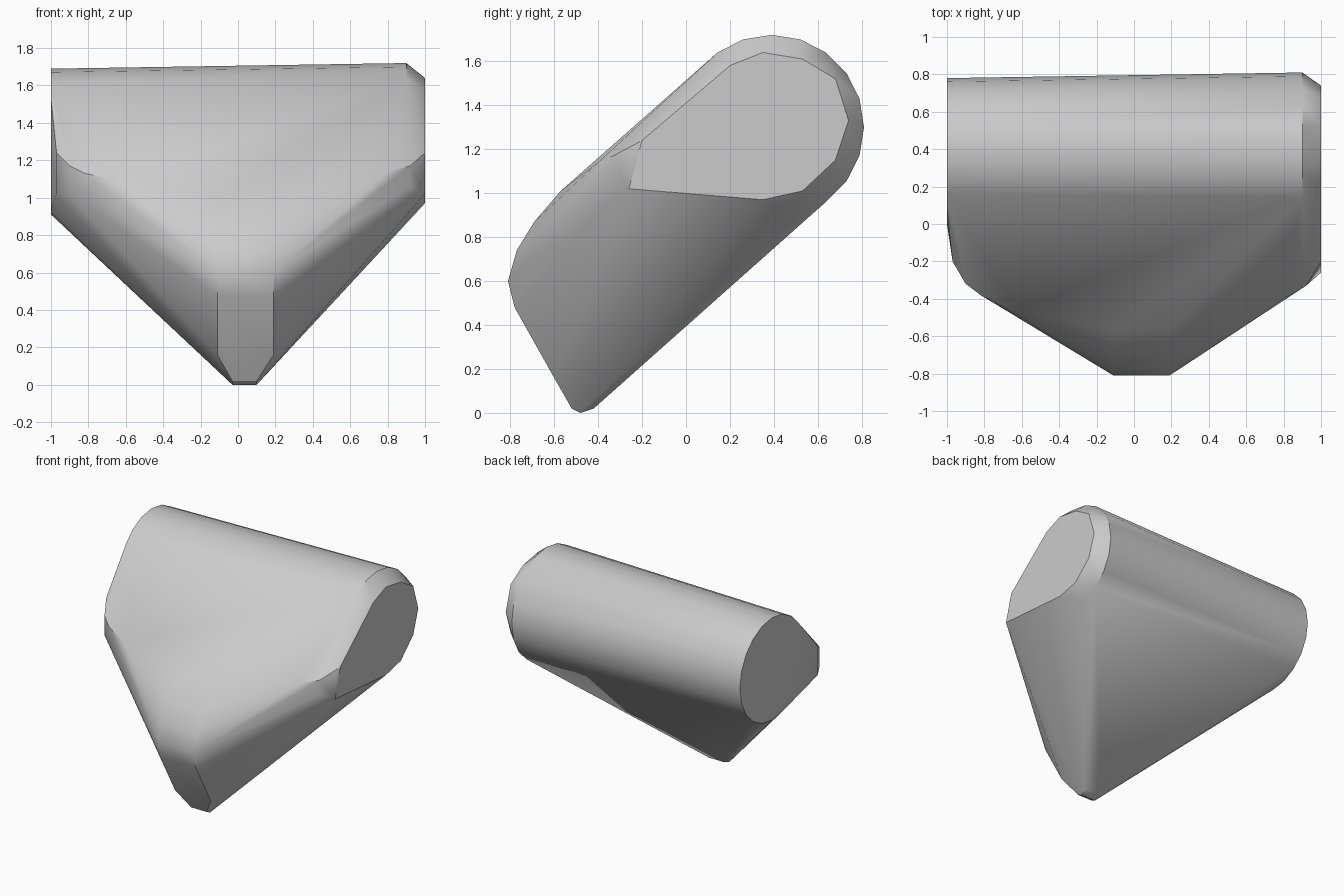
import bpy, bmesh, math

if "Cube" in bpy.data.objects:
    bpy.data.objects.remove(bpy.data.objects["Cube"], do_unlink=True)

# Single grey material
grey = bpy.data.materials.new("stone_grey")
grey.use_nodes = True
grey.diffuse_color = (0.6, 0.6, 0.6, 1)
grey.node_tree.nodes["Principled BSDF"].inputs["Base Color"].default_value = grey.diffuse_color


def ring(x, y, z, radius, count=20):
    """Circle of points across the x axis."""
    return [(x, y + radius * math.cos(a), z + radius * math.sin(a))
            for a in (math.tau * i / count for i in range(count))]


def span(x0, x1, profile):
    """The same side profile at two x positions."""
    return [(x, y, z) for x in (x0, x1) for y, z in profile]


# Rounded back roller, slightly tapered towards the right end
points = ring(-1, 0.39, 1.3, 0.39) + ring(0.9, 0.39, 1.3, 0.42)

# Chamfered left end face
points += [(1, y, z) for y, z in (
    (0.35, 1.64), (0.2, 1.58), (-0.2, 1.24), (-0.26, 1.02), (-0.13, 1.01),
    (0.35, 0.97), (0.53, 1.01), (0.68, 1.15), (0.74, 1.33), (0.68, 1.52),
    (0.53, 1.61))]

# Rounded nose and the narrow tip beneath it
points += span(-0.11, 0.19, (
    (-0.57, 1.01), (-0.69, 0.87), (-0.77, 0.74), (-0.81, 0.6),
    (-0.78, 0.48), (-0.6, 0.16)))
points += span(-0.03, 0.1, ((-0.52, 0.02), (-0.48, 0), (-0.42, 0.02)))

# Soft shoulder corners on both sides
points += [(-0.63, -0.47, 1.09), (-0.82, -0.38, 1.13), (-0.9, -0.32, 1.17),
           (-0.9, -0.32, 1.02), (-0.97, -0.2, 1.24), (-0.97, -0.2, 1.02),
           (0.8, -0.4, 1.14), (0.92, -0.33, 1.17), (0.92, -0.33, 1.06),
           (0.98, -0.24, 1.2)]

# Wrap everything in one convex skin
bm = bmesh.new()
for p in points:
    bm.verts.new(p)
hull = bmesh.ops.convex_hull(bm, input=bm.verts)
loose = {v for v in hull["geom_interior"] + hull["geom_unused"]
         if isinstance(v, bmesh.types.BMVert)}
bmesh.ops.delete(bm, geom=list(loose), context="VERTS")
bmesh.ops.dissolve_limit(bm, angle_limit=math.radians(1),
                         verts=bm.verts, edges=bm.edges)
bmesh.ops.recalc_face_normals(bm, faces=bm.faces)

mesh = bpy.data.meshes.new("wedge_body")
bm.to_mesh(mesh)
bm.free()
mesh.materials.append(grey)
body = bpy.data.objects.new("wedge_body", mesh)
bpy.context.collection.objects.link(body)

# Smooth curves, crisp edges
bpy.ops.object.select_all(action="DESELECT")
body.select_set(True)
bpy.context.view_layer.objects.active = body
bpy.ops.object.shade_smooth_by_angle(angle=math.radians(30))
